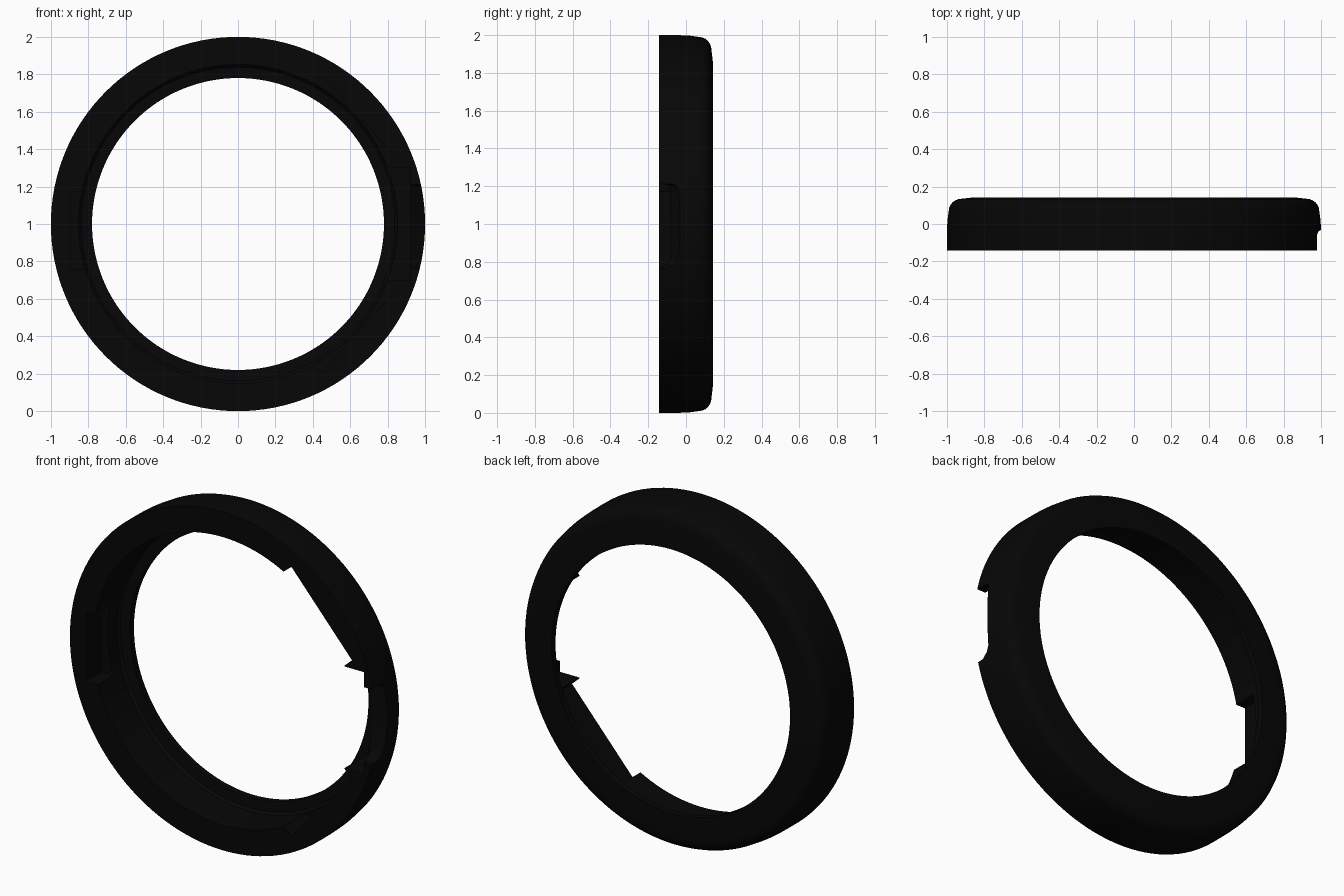
import bpy, bmesh, math
from mathutils import Matrix

if "Cube" in bpy.data.objects:
    bpy.data.objects.remove(bpy.data.objects["Cube"])

black = bpy.data.materials.new("matte_black")
black.diffuse_color = (0.002, 0.002, 0.002, 1)
black.use_nodes = True
black.node_tree.nodes["Principled BSDF"].inputs["Base Color"].default_value = black.diffuse_color


def make_object(name, bm):
    bmesh.ops.recalc_face_normals(bm, faces=bm.faces)
    mesh = bpy.data.meshes.new(name)
    bm.to_mesh(mesh)
    bm.free()
    mesh.materials.append(black)
    ob = bpy.data.objects.new(name, mesh)
    bpy.context.collection.objects.link(ob)
    return ob


def lathe(name, profile, steps=128):
    """Spin a closed (radius, y) profile around the y axis at z = 1."""
    bm = bmesh.new()
    rings = []
    for i in range(steps):
        a = 2 * math.pi * i / steps
        rings.append([bm.verts.new((r * math.cos(a), y, 1 + r * math.sin(a)))
                      for r, y in profile])
    n = len(profile)
    for i in range(steps):
        p, q = rings[i], rings[(i + 1) % steps]
        for j in range(n):
            k = (j + 1) % n
            bm.faces.new((p[j], p[k], q[k], q[j]))
    return make_object(name, bm)


def prism(name, outline, x0, x1, angle=0, shear=0):
    """Extrude a (y, z) outline along x as a hidden cutter, turned about the ring axis."""
    bm = bmesh.new()
    face = bm.faces.new([bm.verts.new((x0, y, z)) for y, z in outline])
    res = bmesh.ops.extrude_face_region(bm, geom=[face])
    verts = [v for v in res["geom"] if isinstance(v, bmesh.types.BMVert)]
    bmesh.ops.translate(bm, verts=verts, vec=(x1 - x0, 0, 0))
    for v in bm.verts:
        v.co.y += shear * (v.co.x - 0.965)
    bmesh.ops.rotate(bm, verts=bm.verts, cent=(0, 0, 0),
                     matrix=Matrix.Rotation(-math.radians(angle), 3, 'Y'))
    bmesh.ops.translate(bm, verts=bm.verts, vec=(0, 0, 1))
    ob = make_object(name, bm)
    ob.hide_render = True
    ob.hide_set(True)
    return ob


def box_outline(y0, y1, z0, z1):
    return [(y0, z0), (y1, z0), (y1, z1), (y0, z1)]


# Ring shell: straight outer wall, rounded back shoulder, inward back lip
profile = [(1.0, -0.142), (1.0, -0.04), (0.997, 0.02), (0.99, 0.07)]
for i in range(1, 7):
    t = math.radians(15 * i)
    profile.append((0.92 + 0.07 * math.cos(t), 0.07 + 0.065 * math.sin(t)))
profile += [(0.86, 0.142), (0.78, 0.142), (0.78, 0.105), (0.838, 0.1),
            (0.852, 0.085), (0.852, -0.142)]
ring = lathe("ring_shell", profile)

# Side notch with a sloping floor and softened lower end
notch = [(-0.25, 0.215), (-0.07, 0.21), (-0.055, 0.195),
         (-0.055, -0.18), (-0.07, -0.21), (-0.105, -0.235), (-0.25, -0.245)]
cutters = [
    prism("notch_cutter", notch, 0.8, 1.1, shear=0.7),
    # Steps in the inner wall behind the notch and opposite it
    prism("right_recess_cutter", box_outline(-0.25, 0.07, -0.3, 0.3), 0.78, 0.922),
    prism("left_recess_cutter", box_outline(-0.25, 0.0, -0.24, 0.17), -0.895, -0.78),
]
# Flat pockets above and below the right recess
for side in (1, -1):
    cutters.append(prism("flat_pocket_cutter", box_outline(-0.25, 0.075, -0.3, 0.3),
                         0.7, 0.864, angle=41.6 * side))

for c in cutters:
    mod = ring.modifiers.new(c.name, 'BOOLEAN')
    mod.operation = 'DIFFERENCE'
    mod.solver = 'EXACT'
    mod.object = c

# Bake the cuts, then smooth while keeping hard edges
bpy.context.view_layer.objects.active = ring
ring.select_set(True)
for mod_name in [m.name for m in ring.modifiers]:
    bpy.ops.object.modifier_apply(modifier=mod_name)
for c in cutters:
    bpy.data.objects.remove(c)
bpy.ops.object.shade_smooth_by_angle(angle=math.radians(35))
